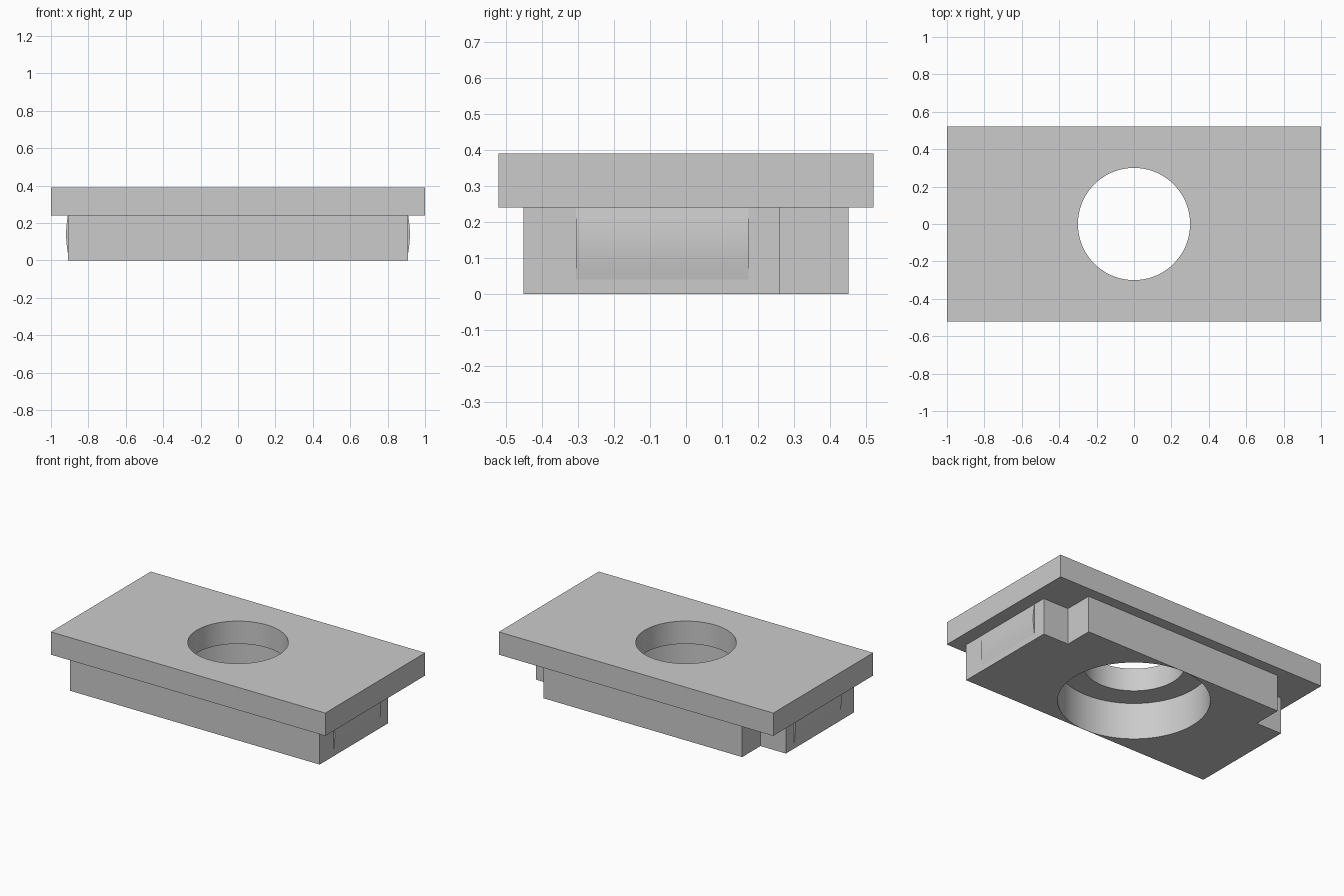
import bpy, bmesh, math

if "Cube" in bpy.data.objects:
    bpy.data.objects.remove(bpy.data.objects["Cube"])

grey = bpy.data.materials.new("plain_grey")
grey.diffuse_color = (0.6, 0.6, 0.6, 1)
grey.use_nodes = True
grey.node_tree.nodes["Principled BSDF"].inputs["Base Color"].default_value = grey.diffuse_color


def prism(name, pts, axis, lo, hi):
    """Extrude a 2D outline: axis 'z' takes (x, y) points, axis 'y' takes (x, z) points."""
    place = (lambda p, h: (p[0], p[1], h)) if axis == 'z' else (lambda p, h: (p[0], h, p[1]))
    bm = bmesh.new()
    a = [bm.verts.new(place(p, lo)) for p in pts]
    b = [bm.verts.new(place(p, hi)) for p in pts]
    bm.faces.new(a)
    bm.faces.new(b)
    n = len(pts)
    for i in range(n):
        j = (i + 1) % n
        bm.faces.new((a[i], a[j], b[j], b[i]))
    bmesh.ops.recalc_face_normals(bm, faces=bm.faces[:])
    mesh = bpy.data.meshes.new(name)
    bm.to_mesh(mesh)
    bm.free()
    obj = bpy.data.objects.new(name, mesh)
    bpy.context.collection.objects.link(obj)
    mesh.materials.append(grey)
    return obj


def activate(obj):
    bpy.ops.object.select_all(action='DESELECT')
    obj.select_set(True)
    bpy.context.view_layer.objects.active = obj


def bore(obj, radius):
    """Cut a round vertical hole through the centre of a part."""
    ring = [(radius * math.cos(t * math.tau / 96), radius * math.sin(t * math.tau / 96))
            for t in range(96)]
    cutter = prism("bore_cutter", ring, 'z', -0.2, 0.6)
    cutter.hide_render = True
    mod = obj.modifiers.new("bore", 'BOOLEAN')
    mod.operation, mod.solver, mod.object = 'DIFFERENCE', 'EXACT', cutter
    activate(obj)
    bpy.ops.object.modifier_apply(modifier=mod.name)
    bpy.data.objects.remove(cutter)
    activate(obj)
    bpy.ops.object.shade_smooth_by_angle(angle=math.radians(30))


# Top flange with the narrow hole
flange = prism("top_flange", [(-1, -0.52), (1, -0.52), (1, 0.52), (-1, 0.52)], 'z', 0.24, 0.39)
bore(flange, 0.3)

# Lower body, notched at both back corners, with the wide counterbore
half = [(0.91, -0.45), (0.91, 0.26), (0.725, 0.26), (0.725, 0.45)]
outline = half + [(-x, y) for x, y in reversed(half)]
body = prism("lower_body", outline, 'z', 0, 0.24)
bore(body, 0.449)

# Shallow rounded grip pads on both ends
for side, label in ((1, "right"), (-1, "left")):
    arc = [(side * (0.91 + 0.009 * math.sin(math.pi * i / 12)), 0.04 + 0.2 * i / 12)
           for i in range(13)]
    pad = prism(label + "_end_pad", [(side * 0.9, 0.04)] + arc + [(side * 0.9, 0.24)],
                'y', -0.305, 0.173)
    activate(pad)
    bpy.ops.object.shade_smooth_by_angle(angle=math.radians(30))
